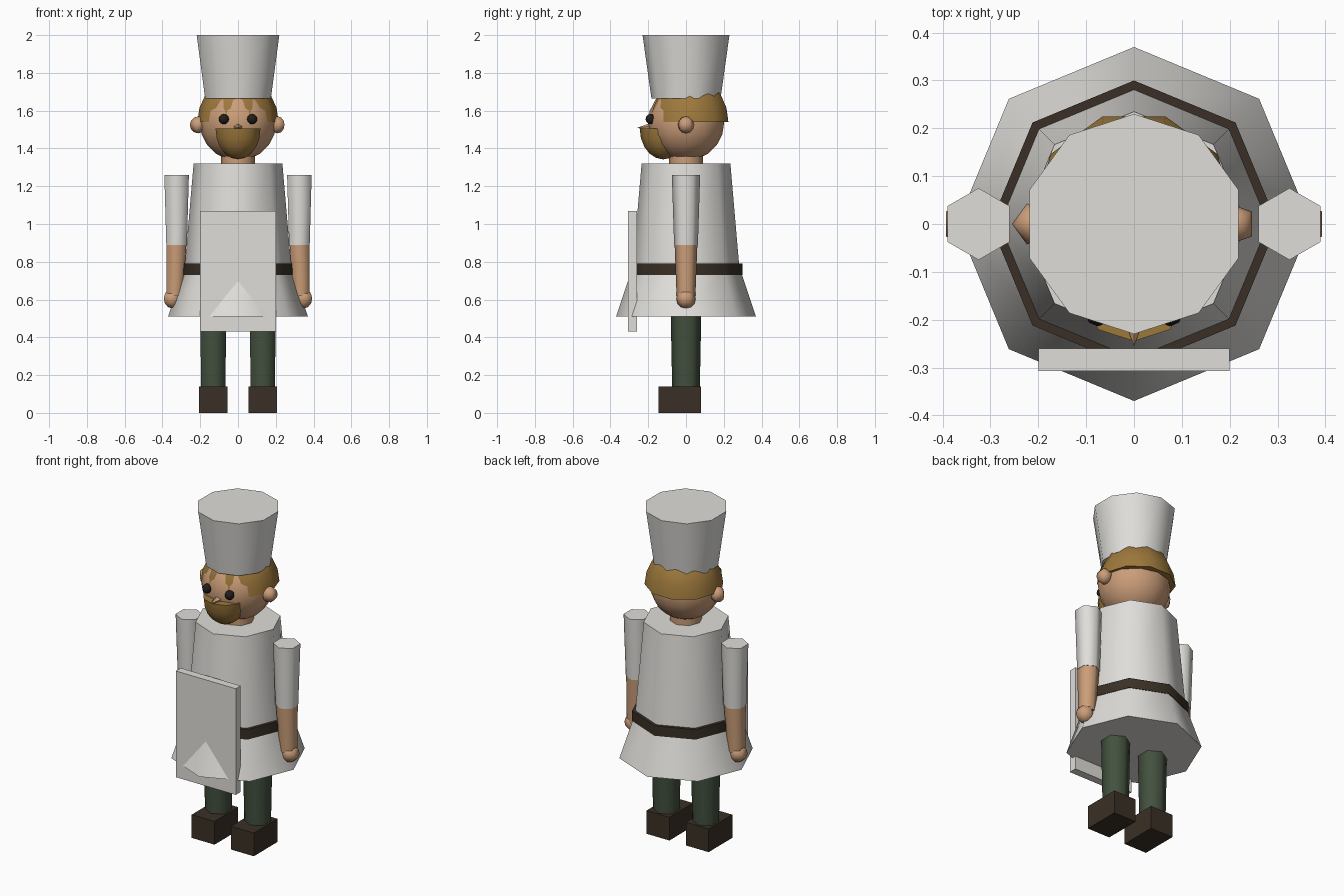
import bpy
import bmesh
from math import pi, sin, cos, radians
from mathutils import Matrix

cube = bpy.data.objects.get("Cube")
if cube:
    bpy.data.objects.remove(cube, do_unlink=True)


def material(name, r, g, b):
    m = bpy.data.materials.new(name)
    m.use_nodes = True
    m.diffuse_color = (r, g, b, 1)
    bsdf = m.node_tree.nodes["Principled BSDF"]
    bsdf.inputs["Base Color"].default_value = (r, g, b, 1)
    bsdf.inputs["Roughness"].default_value = 0.9
    return m


WHITE = material("white cloth", 0.74, 0.73, 0.70)
SKIN = material("skin", 0.60, 0.34, 0.19)
HAIR = material("golden brown hair", 0.34, 0.19, 0.045)
GREEN = material("dark green trousers", 0.055, 0.08, 0.048)
LEATHER = material("dark brown leather", 0.042, 0.030, 0.019)
BLACK = material("black eyes", 0.015, 0.014, 0.012)


def finish(name, bm, mat, smooth=None):
    bmesh.ops.recalc_face_normals(bm, faces=bm.faces[:])
    mesh = bpy.data.meshes.new(name)
    bm.to_mesh(mesh)
    bm.free()
    mesh.materials.append(mat)
    ob = bpy.data.objects.new(name, mesh)
    bpy.context.collection.objects.link(ob)
    if smooth:
        bpy.ops.object.select_all(action='DESELECT')
        ob.select_set(True)
        bpy.context.view_layer.objects.active = ob
        bpy.ops.object.shade_smooth_by_angle(angle=radians(smooth))
    return ob


def lathe(name, mat, rings, sides, start=0, at=(0, 0, 0), scale=(1, 1, 1),
          tilt=0, smooth=66):
    """Stack polygon rings (radius, height, side shift), closing both ends."""
    bm = bmesh.new()
    loops = []
    for r, z, *shift in rings:
        dx = shift[0] if shift else 0
        if r < 1e-5:
            loops.append([bm.verts.new((dx, 0, z))])
            continue
        angles = [radians(start) + 2 * pi * i / sides for i in range(sides)]
        loops.append([bm.verts.new((dx + r * cos(a), r * sin(a), z)) for a in angles])
    for low, high in zip(loops, loops[1:]):
        for i in range(sides):
            j = (i + 1) % sides
            if len(low) == 1:
                bm.faces.new((low[0], high[j], high[i]))
            elif len(high) == 1:
                bm.faces.new((low[i], low[j], high[0]))
            else:
                bm.faces.new((low[i], low[j], high[j], high[i]))
    for end in (loops[0], loops[-1]):
        if len(end) > 1:
            bm.faces.new(end)
    place = (Matrix.Translation(at) @ Matrix.Rotation(radians(tilt), 4, 'X')
             @ Matrix.Diagonal((*scale, 1)))
    bm.transform(place)
    return finish(name, bm, mat, smooth)


def arc(low=-90, high=90, steps=8):
    """Unit sphere profile between two latitudes."""
    lats = [radians(low + (high - low) * i / steps) for i in range(steps + 1)]
    return [(cos(a), sin(a)) for a in lats]


def ball(name, mat, at, r, sides, start=0, steps=6):
    return lathe(name, mat, arc(steps=steps), sides, start, at, (r, r, r), smooth=80)


def box(name, mat, low, high):
    bm = bmesh.new()
    bmesh.ops.create_cube(bm, size=1)
    size = [h - l for l, h in zip(low, high)]
    mid = [(h + l) / 2 for l, h in zip(low, high)]
    bm.transform(Matrix.Translation(mid) @ Matrix.Diagonal((*size, 1)))
    return finish(name, bm, mat)


# Clothing on the body
lathe("tunic", WHITE, [(0.285, 0.74), (0.235, 1.32)], 8)
lathe("skirt", WHITE, [(0.37, 0.51), (0.285, 0.765)], 8)
lathe("belt", LEATHER, [(0.30, 0.73), (0.30, 0.79)], 8)
box("apron", WHITE, (-0.2, -0.307, 0.43), (0.2, -0.26, 1.07))

# Head
lathe("neck", SKIN, [(0.09, 1.30), (0.09, 1.40)], 8)
ball("head", SKIN, (0, 0, 1.537), 0.202, 12, steps=10)
lathe("hair", HAIR, arc(low=0, steps=5), 10, 0, (0, 0.02, 1.54), (0.215, 0.215, 0.24))
lathe("beard", HAIR, arc(high=0, steps=5), 10, 90, (0, -0.12, 1.505), (0.125, 0.125, 0.163))
lathe("nose", SKIN, [(0.03, 0), (0, 0.085)], 5, 90, (0, -0.172, 1.51), tilt=90)

# Tall hat
lathe("hat", WHITE, [(0.183, 1.665), (0.23, 2.0)], 10, 90)

# Paired parts
for side, s in (("left", 1), ("right", -1)):
    ball(side + "_eye", BLACK, (s * 0.075, -0.187, 1.555), 0.027, 8)
    ball(side + "_ear", SKIN, (s * 0.21, 0, 1.525), 0.045, 5, 180)
    lathe(side + "_sleeve", WHITE, [(0.063, 0.89), (0.075, 1.26)], 6, 90, (s * 0.325, 0, 0))
    lathe(side + "_forearm", SKIN, [(0.05, 0.62, s * 0.01), (0.061, 0.91)], 6, 90,
          (s * 0.325, 0, 0))
    ball(side + "_hand", SKIN, (s * 0.348, 0, 0.605), 0.052, 6, 90)
    lathe(side + "_leg", GREEN, [(0.073, 0.12), (0.081, 0.53)], 6, 90, (s * 0.131, 0, 0))
    box(side + "_boot", LEATHER, (s * 0.131 - 0.076, -0.145, 0), (s * 0.131 + 0.076, 0.08, 0.14))
